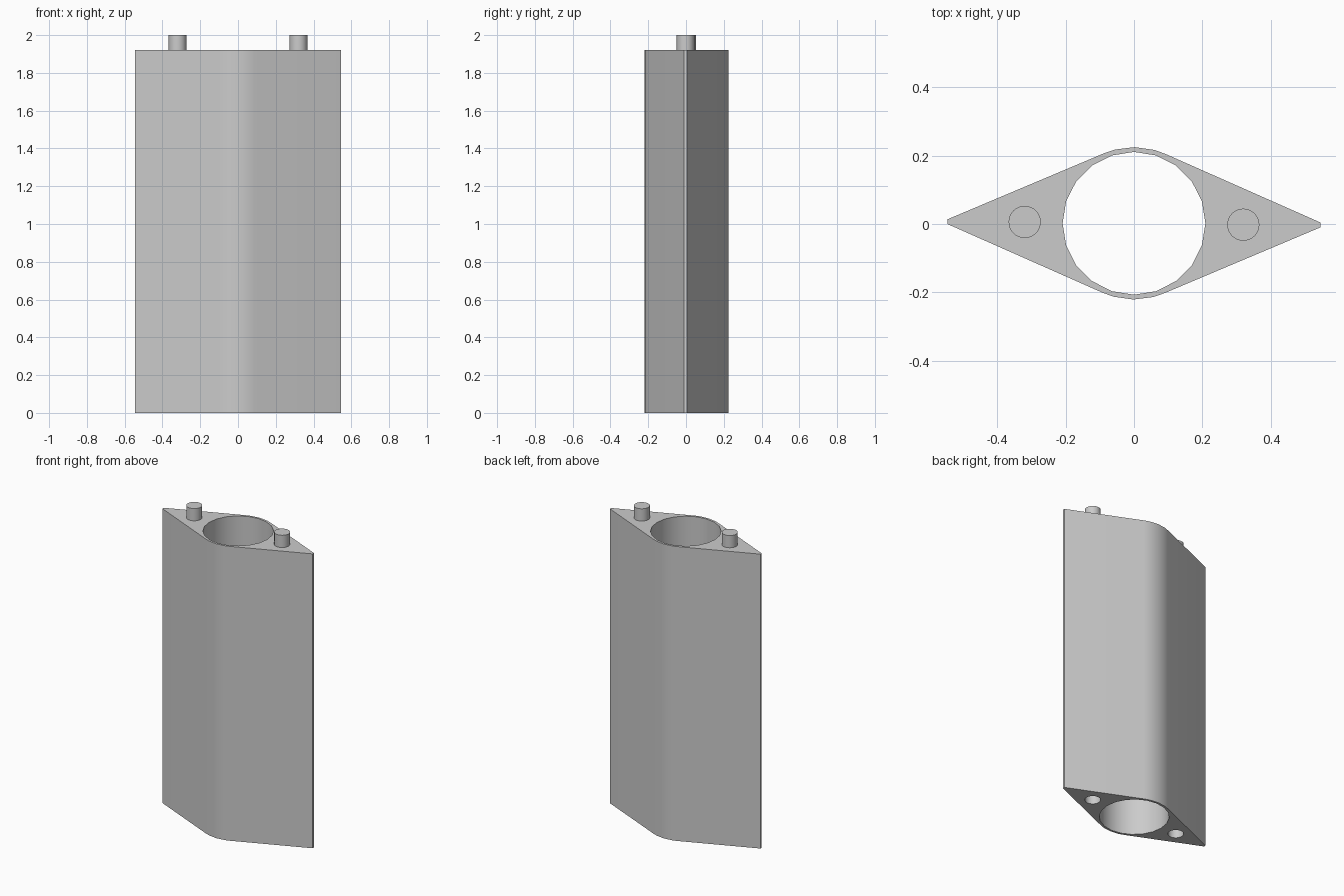
import bpy, bmesh, math

if "Cube" in bpy.data.objects:
    bpy.data.objects.remove(bpy.data.objects["Cube"])

BODY_H = 1.92      # height of the body
PIN_X, PIN_R = 0.32, 0.047
CY = 0.002

grey = bpy.data.materials.new("light_grey")
grey.diffuse_color = (0.6, 0.6, 0.6, 1)
grey.use_nodes = True
grey.node_tree.nodes["Principled BSDF"].inputs["Base Color"].default_value = grey.diffuse_color


def prism(name, points, z0, z1):
    """Extrude a closed outline from z0 to z1."""
    bm = bmesh.new()
    base = bm.faces.new([bm.verts.new((x, y, z0)) for x, y in points])
    ext = bmesh.ops.extrude_face_region(bm, geom=[base], use_keep_orig=True)
    top = [v for v in ext["geom"] if isinstance(v, bmesh.types.BMVert)]
    bmesh.ops.translate(bm, vec=(0, 0, z1 - z0), verts=top)
    bmesh.ops.recalc_face_normals(bm, faces=bm.faces)
    me = bpy.data.meshes.new(name)
    bm.to_mesh(me)
    bm.free()
    me.materials.append(grey)
    ob = bpy.data.objects.new(name, me)
    bpy.context.collection.objects.link(ob)
    return ob


def circle(cx, cy, r, n):
    return [(cx + r * math.cos(2 * math.pi * i / n),
             cy + r * math.sin(2 * math.pi * i / n)) for i in range(n)]


def select(ob):
    bpy.ops.object.select_all(action='DESELECT')
    ob.select_set(True)
    bpy.context.view_layer.objects.active = ob


def cut(ob, cutter):
    mod = ob.modifiers.new("cut", 'BOOLEAN')
    mod.operation = 'DIFFERENCE'
    mod.solver = 'EXACT'
    mod.object = cutter
    select(ob)
    bpy.ops.object.modifier_apply(modifier=mod.name)
    bpy.data.objects.remove(cutter)


def smooth(ob):
    select(ob)
    bpy.ops.object.shade_smooth_by_angle(angle=math.radians(30))


# Streamlined outline: round flanks tapering to narrow blunt tips,
# turned very slightly about z
half = [(0.546, -0.007), (0.546, 0.007)]
half += [(0.223 * math.cos(math.radians(a)), 0.223 * math.sin(math.radians(a)))
         for a in (66, 75, 90, 105, 114)]
outline = half + [(-x, -y) for x, y in half]
turn = math.radians(-0.5)
outline = [(x * math.cos(turn) - y * math.sin(turn),
            CY + x * math.sin(turn) + y * math.cos(turn)) for x, y in outline]
body = prism("body", outline, 0, BODY_H)

# Central bore running right through
cut(body, prism("bore_cutter", circle(0, CY, 0.209, 20), -0.1, BODY_H + 0.1))

# Locating pins on top, matching sockets underneath
for side, label in ((-1, "left"), (1, "right")):
    x, y = side * PIN_X, CY - side * 0.004
    cut(body, prism("socket_cutter", circle(x, y, PIN_R, 32), -0.05, 0.09))
    smooth(prism(label + "_pin", circle(x, y, PIN_R, 32), BODY_H, 2.0))

smooth(body)
